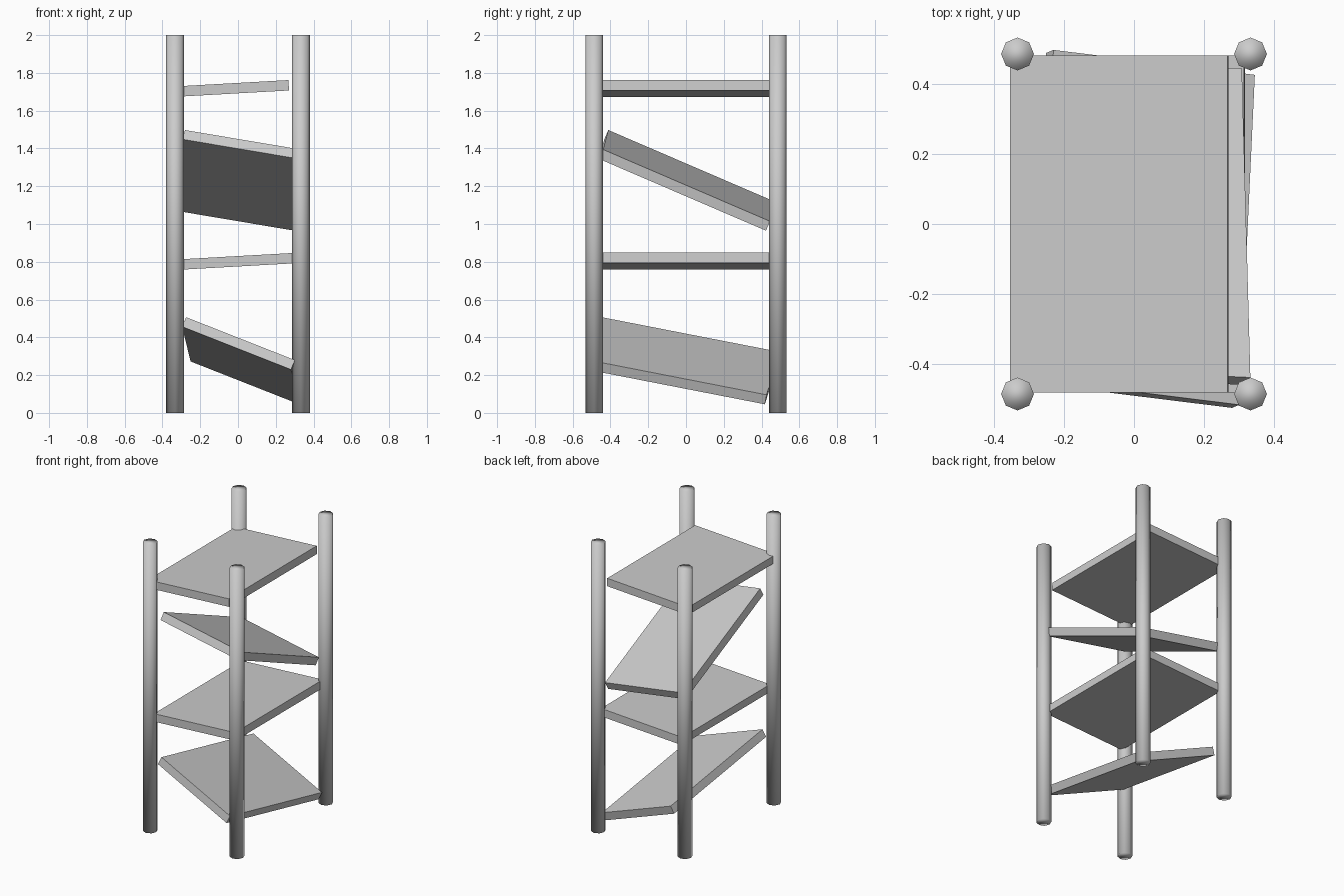
import bpy
from mathutils import Matrix, Vector

if "Cube" in bpy.data.objects:
    bpy.data.objects.remove(bpy.data.objects["Cube"])

POST_R, POST_X, POST_Y, HEIGHT = 0.047, 0.333, 0.486, 2.0
SHELF = (0.623, 0.962, 0.055)


def post(name, x, y):
    bpy.ops.mesh.primitive_cylinder_add(vertices=8, radius=POST_R, depth=HEIGHT,
                                        location=(x, y, HEIGHT / 2))
    ob = bpy.context.object
    ob.name = name
    bpy.ops.object.shade_smooth()


def shelf(name, centre, across, depth):
    """Flat board whose width runs along 'across' and depth along 'depth'."""
    v = Vector(depth).normalized()
    u = Vector(across)
    u = (u - v * u.dot(v)).normalized()
    n = u.cross(v)
    rot = Matrix((u, v, n)).transposed().to_4x4()
    bpy.ops.mesh.primitive_cube_add(size=1)
    ob = bpy.context.object
    ob.name = name
    ob.matrix_world = (Matrix.Translation(centre) @ rot
                       @ Matrix.Diagonal((*SHELF, 1)))


# four corner posts
for sx, side in ((-1, "left"), (1, "right")):
    for sy, end in ((-1, "front"), (1, "back")):
        post(f"{end}_{side}_post", sx * POST_X, sy * POST_Y)

# shelves, knocked askew at different angles
shelf("bottom_shelf", (0.025, -0.014, 0.276), (1, -0.124, -0.394), (0.047, 1, -0.195))
shelf("lower_shelf", (0.005, 0, 0.803), (1, 0, 0.056), (0, 1, 0))
shelf("upper_shelf", (0.009, 0.006, 1.231), (1, -0.045, -0.168), (-0.0275, 1, -0.43))
shelf("top_shelf", (-0.0425, 0, 1.717), (1, 0, 0.056), (0, 1, 0))
